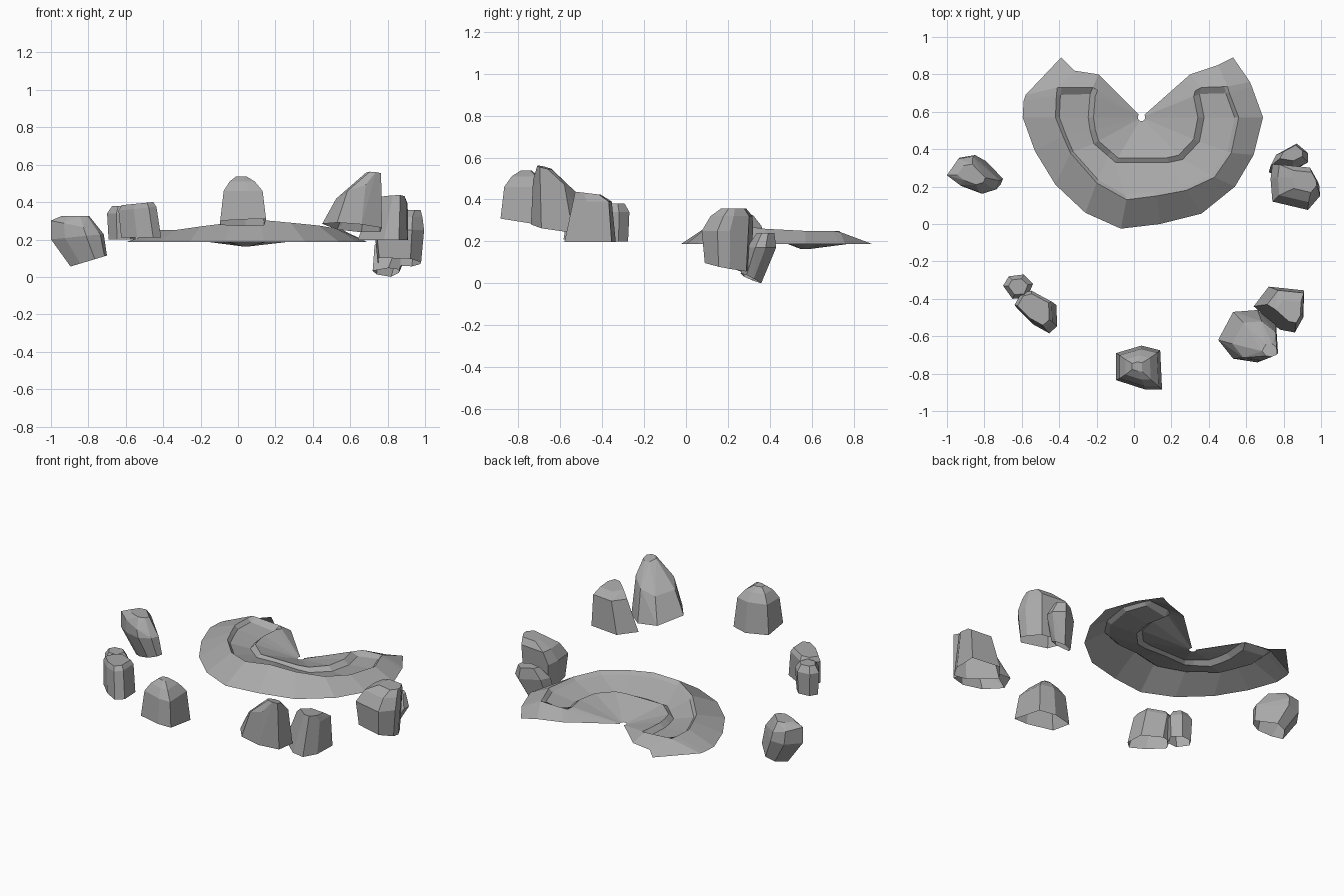
import bpy, bmesh, math
from mathutils import Vector

cube = bpy.data.objects.get("Cube")
if cube:
    bpy.data.objects.remove(cube, do_unlink=True)

stone = bpy.data.materials.new("stone_grey")
stone.use_nodes = True
GREY = (0.4, 0.4, 0.4, 1.0)
stone.diffuse_color = GREY
bsdf = stone.node_tree.nodes["Principled BSDF"]
bsdf.inputs["Base Color"].default_value = GREY
bsdf.inputs["Roughness"].default_value = 0.9


def finish(name, bm):
    mesh = bpy.data.meshes.new(name)
    bm.to_mesh(mesh)
    bm.free()
    mesh.materials.append(stone)
    obj = bpy.data.objects.new(name, mesh)
    bpy.context.collection.objects.link(obj)


def rock(name, outline, levels):
    """Hull of scaled copies of a footprint, open underneath.
    Each level = z, scale, dx, dy, slope_x, slope_y."""
    cx = (min(p[0] for p in outline) + max(p[0] for p in outline)) / 2
    cy = (min(p[1] for p in outline) + max(p[1] for p in outline)) / 2
    bm = bmesh.new()
    for level in levels:
        z, s, dx, dy, sx, sy = (tuple(level) + (0,) * 6)[:6]
        for x, y in outline:
            ox, oy = (x - cx) * s, (y - cy) * s
            bm.verts.new((cx + dx + ox, cy + dy + oy, z + sx * ox + sy * oy))
    hull = bmesh.ops.convex_hull(bm, input=bm.verts[:])
    junk = {e for e in hull["geom_interior"] + hull["geom_unused"]
            if isinstance(e, bmesh.types.BMVert)}
    bmesh.ops.delete(bm, geom=list(junk), context="VERTS")
    bmesh.ops.dissolve_limit(bm, angle_limit=math.radians(4),
                             verts=bm.verts[:], edges=bm.edges[:])
    bmesh.ops.recalc_face_normals(bm, faces=bm.faces[:])
    base = [f for f in bm.faces if f.normal.z < -0.8]
    bmesh.ops.delete(bm, geom=base, context="FACES")
    finish(name, bm)


# Horseshoe mound: columns run from one tip around the front to the other tip
centre = Vector((0.04, 0.57))
outer = [(.53, .89), (.62, .76), (.63, .735), (.69, .57), (.64, .37), (.54, .20), (.36, .055),
         (.14, 0), (-.07, -.025), (-.26, .06), (-.42, .21), (-.53, .39), (-.595, .57),
         (-.59, .66), (-.58, .69), (-.39, .89)]
rim = [(.45, .85), (.50, .735), (.51, .70), (.56, .57), (.52, .38), (.43, .25), (.28, .18),
       (.12, .15), (-.04, .13), (-.20, .22), (-.34, .38), (-.38, .47), (-.42, .57),
       (-.415, .69), (-.41, .73), (-.32, .82)]
inner = [(.30, .80), (.36, .73), (.35, .695), (.375, .57), (.35, .44), (.26, .345), (.19, .33),
         (.04, .33), (-.10, .33), (-.14, .365), (-.215, .43), (-.235, .50), (-.245, .57),
         (-.235, .695), (-.22, .73), (-.19, .80)]
rim_z = [.19, .245, .25, .25, .26, .275, .29, .305, .29, .27, .25, .25, .25, .25, .25, .19]

bm = bmesh.new()
columns = []
last = len(outer) - 1
for i, (o, r, q) in enumerate(zip(outer, rim, inner)):
    o, r, q = Vector(o), Vector(r), Vector(q)
    zr = rim_z[i]
    basin = centre + (q - centre) * 0.9
    hub = centre + (q - centre).normalized() * 0.02
    # heights of channel outer edge, channel inner edge and basin edge
    if i in (0, last):
        lip_z, inner_z, basin_z = 0.19, 0.19, 0.188
    elif i in (1, last - 1):
        lip_z, inner_z, basin_z = zr, 0.24, 0.232
    else:
        lip_z, inner_z, basin_z = zr - 0.02, 0.21 + (zr - 0.25) * 0.3, 0.237
    columns.append([bm.verts.new((p.x, p.y, z)) for p, z in (
        (o, 0.187), (r, zr), (r.lerp(q, 0.12), lip_z),
        (q, inner_z), (basin, basin_z), (hub, 0.163))])
for a, b in zip(columns, columns[1:]):
    for j in range(len(a) - 1):
        bm.faces.new((a[j], a[j + 1], b[j + 1], b[j]))
bmesh.ops.recalc_face_normals(bm, faces=bm.faces[:])
if sum(f.normal.z for f in bm.faces) < 0:
    bmesh.ops.reverse_faces(bm, faces=bm.faces[:])
finish("horseshoe_mound", bm)

# Lone boulder on the right-hand side, leaning outwards
rock("side_boulder",
     [(-1, .26), (-.93, .36), (-.84, .375), (-.70, .23), (-.72, .18), (-.80, .155), (-.92, .20)],
     [(.085, .65, .052, 0, .3), (.215, .94, -.009, 0, .1), (.275, .87, -.02, 0, -.2),
      (.325, .5, -.02)])

# Front right pair
rock("small_block",
     [(-.70, -.33), (-.67, -.28), (-.59, -.27), (-.54, -.32), (-.57, -.395), (-.65, -.40)],
     [(.20, .9), (.34, 1), (.38, .65)])
rock("small_block_neighbour",
     [(-.64, -.44), (-.60, -.37), (-.54, -.355), (-.42, -.42), (-.415, -.54), (-.46, -.58), (-.55, -.53)],
     [(.21, .95, .01, -.01), (.365, .9, -.01, .01, .1), (.392, .75, -.01, .01, .1)])

# Front boulder
rock("front_boulder",
     [(-.095, -.69), (.04, -.65), (.14, -.675), (.15, -.885), (.06, -.885), (-.095, -.835)],
     [(.29, 1, 0, 0, 0, -.16), (.46, .85), (.51, .55, -.005, 0), (.538, .22, -.01, .005)])

# Front left pair
rock("tall_boulder",
     [(.45, -.62), (.53, -.47), (.66, -.46), (.76, -.54), (.77, -.69), (.66, -.74), (.53, -.72)],
     [(.265, 1, 0, 0, -.1, -.15), (.45, .75, .035, -.025, .3, -.3),
      (.553, .25, .115, -.075, -.1, -.25)])
rock("tall_boulder_neighbour",
     [(.64, -.44), (.72, -.335), (.91, -.355), (.905, -.50), (.86, -.58), (.78, -.565), (.70, -.48)],
     [(.197, 1), (.39, .72, .035, .015), (.43, .5, .05, -.01, 0, -.12)])

# Left pair, hanging lower than the rest
rock("left_boulder",
     [(.73, .24), (.74, .12), (.84, .10), (.93, .075), (.995, .15), (.99, .21), (.94, .30), (.74, .32)],
     [(.08, .88, 0, 0, -.08, -.2), (.25, 1), (.32, .82, .015, .02), (.358, .48, .05, .03)])
rock("left_shard",
     [(.73, .31), (.76, .37), (.87, .43), (.93, .38), (.93, .33), (.85, .29)],
     [(.022, .7, -.04, -.05, .1, -.5), (.17, 1), (.24, .6, .01, .02)])
